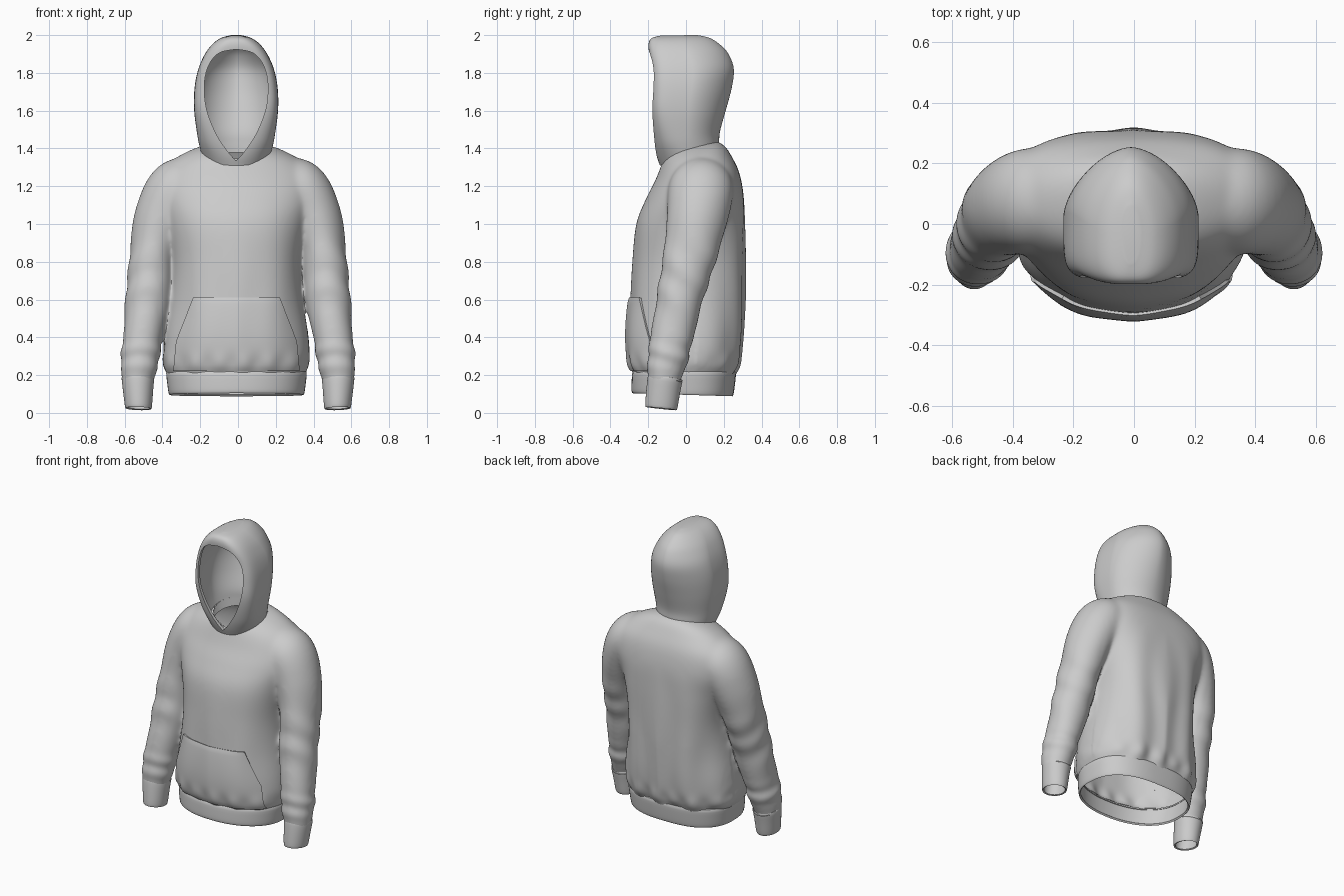
import bpy, bmesh, math
from mathutils import Vector
from mathutils.bvhtree import BVHTree

if "Cube" in bpy.data.objects:
    bpy.data.objects.remove(bpy.data.objects["Cube"])

SEG = 64


def smooth_rows(rows, steps):
    """Catmull-Rom interpolation through rows of numbers."""
    out = []
    for i in range(len(rows) - 1):
        p = [rows[max(0, min(len(rows) - 1, i + k))] for k in (-1, 0, 1, 2)]
        for s in range(steps):
            t = s / steps
            out.append([0.5 * (2 * b + (c - a) * t + (2 * a - 5 * b + 4 * c - d) * t * t
                               + (3 * b - a - 3 * c + d) * t ** 3) for a, b, c, d in zip(*p)])
    return out + [list(rows[-1])]


def loft(name, rings, cap_start=False, cap_end=False):
    bm = bmesh.new()
    vs = [[bm.verts.new(p) for p in r] for r in rings]
    n = len(vs[0])
    for a, b in zip(vs, vs[1:]):
        for i in range(n):
            bm.faces.new((a[i], a[(i + 1) % n], b[(i + 1) % n], b[i]))
    if cap_start:
        bm.faces.new(vs[0])
    if cap_end:
        bm.faces.new(vs[-1])
    bmesh.ops.recalc_face_normals(bm, faces=bm.faces)
    return finish(name, bm)


def finish(name, bm):
    me = bpy.data.meshes.new(name)
    bm.to_mesh(me)
    bm.free()
    ob = bpy.data.objects.new(name, me)
    bpy.context.collection.objects.link(ob)
    return ob


def spow(v, e):
    return math.copysign(abs(v) ** e, v)


def body_ring(zf, zb, w, yf, yb, nf=2.2, nb=2.6, cx=-0.008):
    """Level ring: half width w, front yf, back yb, front and back roundness."""
    pts, mid = [], (yf + yb) / 2
    for i in range(SEG):
        a = 2 * math.pi * i / SEG
        c, s = math.cos(a), math.sin(a)
        n = nb if s > 0 else nf
        y = mid + (yb - yf) / 2 * spow(s, 2 / n)
        pts.append((cx + w * spow(c, 2 / n), y, zf + (zb - zf) * (y - yf) / (yb - yf)))
    return pts


def tube(name, rows, side, steps=6, caps=True):
    """Tube along a path of (x, y, z, half width, half depth)."""
    rows = smooth_rows(rows, steps)
    rings = []
    for i, r in enumerate(rows):
        t = Vector(rows[min(i + 1, len(rows) - 1)][:3]) - Vector(rows[max(i - 1, 0)][:3])
        t.normalize()
        d = (Vector((0, 1, 0)) - t * t.y).normalized()
        w = t.cross(d)
        ring = []
        for k in range(SEG):
            a = 2 * math.pi * k / SEG
            p = Vector(r[:3]) + w * r[3] * math.cos(a) + d * r[4] * math.sin(a)
            ring.append((p.x * side, p.y, p.z))
        rings.append(ring)
    return loft(name, rings, caps, caps)


def add(ob, kind, **props):
    m = ob.modifiers.new(kind.title(), kind)
    for k, v in props.items():
        setattr(m, k, v)


def bake(ob):
    dg = bpy.context.evaluated_depsgraph_get()
    dg.update()
    me = bpy.data.meshes.new_from_object(ob.evaluated_get(dg))
    ob.modifiers.clear()
    ob.data = me


# torso and sleeves as solids, fused into one cloth surface
torso = [(.17, .17, .355, -.27, .25, 2.2, 2.6), (.21, .21, .365, -.275, .255, 2.2, 2.6),
         (.26, .26, .385, -.29, .28, 2.2, 2.6), (.4, .4, .377, -.297, .298, 2.2, 2.6),
         (.6, .6, .35, -.29, .308, 2.2, 2.6), (.8, .8, .34, -.28, .31, 2.2, 2.8),
         (1.0, 1.0, .37, -.26, .308, 2.2, 3), (1.13, 1.15, .41, -.21, .302, 2.1, 3),
         (1.23, 1.27, .41, -.16, .28, 2, 2.8), (1.305, 1.355, .34, -.13, .24, 2, 2.5),
         (1.355, 1.415, .235, -.11, .2, 2, 2.4), (1.39, 1.44, .13, -.08, .15, 2, 2.2)]
body = loft("body_and_sleeves", [body_ring(*r) for r in smooth_rows(torso, 5)], True, True)
arm = [(.22, .08, 1.26, .10, .12), (.325, .08, 1.195, .145, .168), (.405, .06, 1.04, .14, .16),
       (.452, .025, .85, .118, .14), (.477, -.035, .6, .116, .12), (.505, -.075, .4, .104, .108),
       (.522, -.10, .26, .10, .102), (.53, -.112, .19, .082, .088), (.53, -.122, .14, .078, .084)]
sleeves = [tube("sleeve", arm, s) for s in (-1, 1)]
bm = bmesh.new()
for ob in [body] + sleeves:
    bm.from_mesh(ob.data)
bm.to_mesh(body.data)
bm.free()
for ob in sleeves:
    bpy.data.objects.remove(ob)
add(body, 'REMESH', mode='VOXEL', voxel_size=.011)
add(body, 'SMOOTH', factor=.5, iterations=32)
bake(body)

# soft folds, then open the hem, wrists and neck
bm = bmesh.new()
bm.from_mesh(body.data)
bm.normal_update()
for v, n in [(v, v.normal.copy()) for v in bm.verts]:
    x, y, z = v.co
    ax = abs(x)
    on_arm = max(0, min(1, (ax - .36) / .06)) * max(0, min(1, (1.15 - z) / .3))
    low = max(0, min(1, (1.15 - z) / .5))
    fold = on_arm * (.0035 * math.sin(18 * z + 26 * y + 2 * math.sin(9 * z))
                     + .005 * math.exp(-((z - .3) / .07) ** 2) * math.sin(50 * z + 20 * y))
    drape = (.007 if y > .05 else .002) * math.sin(30 * ax + 3 * z + 1.2 * math.sin(5 * z))
    pucker = .006 * math.sin(48 * x) * math.exp(-((z - .26) / .05) ** 2)
    v.co += n * (.003 + fold + (1 - on_arm) * (low * drape + (pucker if ax < .4 else 0)))
axis, wrist = Vector((0, -.2, -.98)), Vector((.53, -.115, .168))
doomed = []
for f in bm.faces:
    c = f.calc_center_median()
    p = Vector((abs(c.x), c.y, c.z))
    if (p.x < .41 and c.z < .205) or (p.x > .42 and (p - wrist).dot(axis) > 0) \
            or (c.z > 1.22 and (c.x / .175) ** 2 + ((c.y - .025) / .14) ** 2 < 1):
        doomed.append(f)
bmesh.ops.delete(bm, geom=doomed, context='FACES')
bm.to_mesh(body.data)
bvh = BVHTree.FromBMesh(bm)
bm.free()

# ribbed hem band and cuffs
hem_rows = [(.222, .222, .362, -.27, .252), (.212, .212, .372, -.284, .264),
            (.16, .158, .367, -.288, .26), (.115, .10, .36, -.288, .252), (.104, .088, .354, -.282, .246)]
hem = loft("hem_band", [body_ring(*r) for r in smooth_rows(hem_rows, 3)])
add(hem, 'SOLIDIFY', thickness=.012, offset=-1)
cuff_rows = [(.53, -.108, .195, .078, .084), (.53, -.11, .185, .086, .092), (.529, -.12, .12, .08, .09),
             (.527, -.13, .04, .072, .086), (.527, -.132, .023, .068, .082)]
cuffs = [tube("cuff_" + n, cuff_rows, s, 3, False) for n, s in (("left", 1), ("right", -1))]
for c in cuffs:
    add(c, 'SOLIDIFY', thickness=.01, offset=-1)

# front pouch pocket laid over the torso
bm = bmesh.new()
NX, NZ = 48, 24
grid = []
for j in range(NZ + 1):
    z = .222 + (.61 - .222) * j / NZ
    half = .335 - .015 * (z - .222) / .158 if z < .38 else .32 - .09 * (z - .38) / .23
    row = []
    for i in range(NX + 1):
        u = 2 * i / NX - 1
        hit = bvh.ray_cast(Vector((u * half - .008, -1, z)), Vector((0, 1, 0)))[0]
        puff = .008 + .008 * u ** 4 + .014 * (1 - u ** 4) * max(0, math.sin(math.pi * j / NZ)) ** .5
        row.append(bm.verts.new((u * half - .008, (hit.y if hit else -.2) - puff, z)))
    grid.append(row)
for a, b in zip(grid, grid[1:]):
    for i in range(NX):
        bm.faces.new((a[i], a[i + 1], b[i + 1], b[i]))
pocket = finish("front_pocket", bm)
add(pocket, 'SOLIDIFY', thickness=.014, offset=-1)

# hood dome: rows of front z, back z, half width, front y, back y, front and back roundness
hood_rows = [(1.31, 1.38, .175, -.138, .178, 2, 2), (1.365, 1.43, .19, -.157, .176, 2.3, 2),
             (1.45, 1.49, .205, -.172, .18, 3.2, 1.9), (1.6, 1.6, .222, -.185, .21, 5, 1.8),
             (1.72, 1.72, .22, -.182, .242, 5.5, 1.7), (1.82, 1.82, .2, -.182, .253, 5.5, 1.7),
             (1.90, 1.90, .165, -.195, .225, 4.5, 1.7), (1.955, 1.95, .125, -.198, .18, 3.5, 1.8),
             (1.985, 1.985, .08, -.18, .125, 3, 1.9), (1.998, 2.0, .03, -.13, .06, 2, 2)]
hood = loft("hood", [body_ring(*r, cx=-.01) for r in smooth_rows(hood_rows, 5)], False, True)
add(hood, 'SOLIDIFY', thickness=.02, offset=-1)

# face opening cut as a teardrop
edge = [(0, 1.925), (.09, 1.905), (.145, 1.84), (.168, 1.74), (.157, 1.61), (.107, 1.48), (.045, 1.385), (0, 1.335)]
curve = smooth_rows(edge, 5)
outline = curve + [(-x, z) for x, z in curve[-2:0:-1]]
cutter = loft("face_cutter", [[(x - .01, y, z) for x, z in outline] for y in (-.5, -.03)], True, True)
cutter.hide_render = True
add(hood, 'BOOLEAN', object=cutter, operation='DIFFERENCE', solver='EXACT')

for ob in [hood, hem, pocket] + cuffs:
    bake(ob)
bpy.data.objects.remove(cutter)

# smooth shading with crisp seams
bpy.ops.object.select_all(action='DESELECT')
for ob in bpy.data.objects:
    ob.select_set(True)
bpy.context.view_layer.objects.active = body
bpy.ops.object.shade_smooth_by_angle(angle=math.radians(40))
